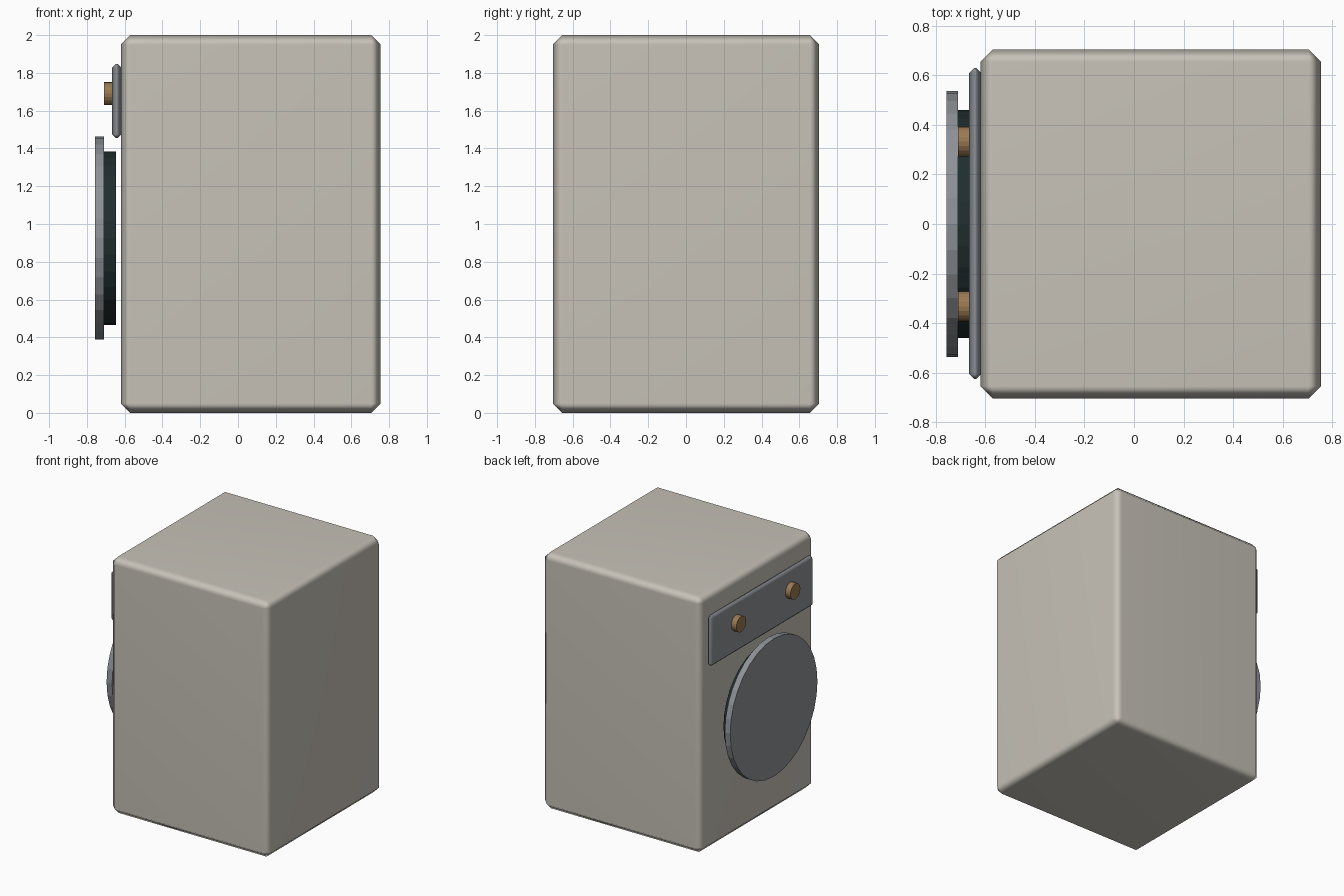
import bpy, math

if "Cube" in bpy.data.objects:
    bpy.data.objects.remove(bpy.data.objects["Cube"])


def material(name, rgb):
    m = bpy.data.materials.new(name)
    m.diffuse_color = (*rgb, 1)
    m.use_nodes = True
    m.node_tree.nodes["Principled BSDF"].inputs["Base Color"].default_value = m.diffuse_color
    return m


CREAM = material("warm_white", (0.57, 0.54, 0.48))
STEEL = material("steel_grey", (0.27, 0.285, 0.31))
GLASS = material("dark_glass", (0.014, 0.027, 0.028))
BRASS = material("brass", (0.32, 0.19, 0.085))


def box(name, lo, hi, bevel, mat):
    """Chamfered box with softly shaded edges."""
    bpy.ops.mesh.primitive_cube_add(size=1, location=[(a + b) / 2 for a, b in zip(lo, hi)])
    o = bpy.context.object
    o.name = name
    o.scale = [b - a for a, b in zip(lo, hi)]
    bpy.ops.object.transform_apply(location=False, rotation=False, scale=True)
    bpy.ops.object.shade_smooth()
    b = o.modifiers.new("chamfer", "BEVEL")
    b.width, b.segments, b.limit_method = bevel, 1, "NONE"
    o.modifiers.new("flat_faces", "WEIGHTED_NORMAL")
    o.data.materials.append(mat)


def disc(name, x0, x1, y, z, radius, sides, mat):
    """Flat-sided cylinder lying along x."""
    bpy.ops.mesh.primitive_cylinder_add(
        vertices=sides, radius=radius, depth=x1 - x0,
        location=((x0 + x1) / 2, y, z), rotation=(0, math.pi / 2, 0))
    o = bpy.context.object
    o.name = name
    o.data.materials.append(mat)


# Cabinet and control panel
box("cabinet", (-0.62, -0.705, 0), (0.755, 0.705, 2), 0.05, CREAM)
box("control_panel", (-0.666, -0.626, 1.455), (-0.617, 0.63, 1.848), 0.02, STEEL)

# Door: dark drum glass behind the steel cover
disc("door_glass", -0.71, -0.645, 0, 0.925, 0.46, 32, GLASS)
disc("door_cover", -0.757, -0.71, 0, 0.925, 0.537, 32, STEEL)

# Two control knobs
for side, y in (("left", 0.333), ("right", -0.333)):
    disc(side + "_knob", -0.71, -0.664, y, 1.69, 0.061, 20, BRASS)
